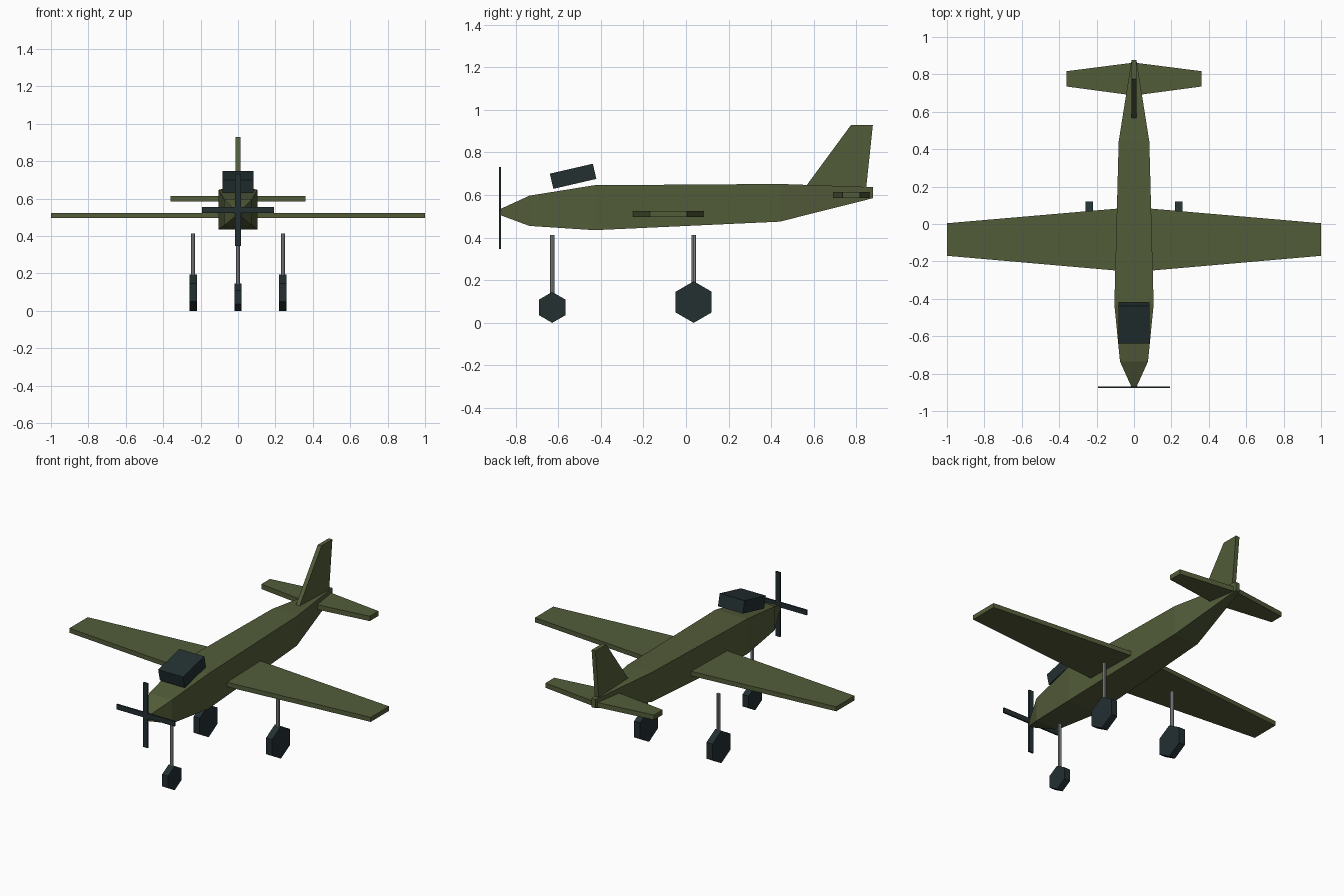
import bpy, bmesh, math
from mathutils import Matrix, Vector

if "Cube" in bpy.data.objects:
    bpy.data.objects.remove(bpy.data.objects["Cube"], do_unlink=True)


def material(name, rgb):
    m = bpy.data.materials.new(name)
    m.use_nodes = True
    m.diffuse_color = (*rgb, 1)
    m.node_tree.nodes["Principled BSDF"].inputs["Base Color"].default_value = (*rgb, 1)
    return m


GREEN = material("olive green", (0.085, 0.107, 0.041))
DARK = material("dark slate", (0.017, 0.029, 0.031))
GREY = material("metal grey", (0.27, 0.28, 0.29))


def finish(name, bm, mat):
    bmesh.ops.recalc_face_normals(bm, faces=bm.faces)
    mesh = bpy.data.meshes.new(name)
    bm.to_mesh(mesh)
    bm.free()
    mesh.materials.append(mat)
    obj = bpy.data.objects.new(name, mesh)
    bpy.context.collection.objects.link(obj)
    return obj


def loft(name, rings, mat):
    """Skin a row of matching rings and cap both ends."""
    bm = bmesh.new()
    loops = [[bm.verts.new(p) for p in ring] for ring in rings]
    n = len(loops[0])
    for a, b in zip(loops, loops[1:]):
        for i in range(n):
            j = (i + 1) % n
            bm.faces.new((a[i], a[j], b[j], b[i]))
    bm.faces.new(loops[0])
    bm.faces.new(loops[-1])
    return finish(name, bm, mat)


def box(name, centre, size, mat, tilt=0):
    bm = bmesh.new()
    bmesh.ops.create_cube(bm, size=1, matrix=Matrix.Diagonal((*size, 1)))
    obj = finish(name, bm, mat)
    obj.location = centre
    obj.rotation_euler.x = tilt
    return obj


def cylinder(name, centre, radius, depth, sides, mat, turn=Matrix()):
    bm = bmesh.new()
    bmesh.ops.create_cone(bm, cap_ends=True, segments=sides, radius1=radius,
                          radius2=radius, depth=depth, matrix=turn)
    obj = finish(name, bm, mat)
    obj.location = centre
    return obj


def tapered_wing(name, span, root, tip, low, high):
    """Flat wing through the centre line; root and tip are (front, back)."""
    def ring(x, y):
        return [(x, y[0], low), (x, y[1], low), (x, y[1], high), (x, y[0], high)]
    return loft(name, [ring(-span, tip), ring(0, root), ring(span, tip)], GREEN)


# Fuselage: y, half width, bottom, top
sections = [(-0.87, 0.014, 0.505, 0.535), (-0.735, 0.075, 0.455, 0.597),
            (-0.43, 0.105, 0.435, 0.646), (0.44, 0.082, 0.475, 0.652),
            (0.877, 0.013, 0.585, 0.637)]
loft("fuselage", [[(-w, y, lo), (w, y, lo), (w, y, hi), (-w, y, hi)]
                  for y, w, lo, hi in sections], GREEN)

# Flying surfaces
tapered_wing("main_wing", 1.0, (-0.257, 0.09), (-0.17, 0.004), 0.497, 0.524)
tapered_wing("tailplane", 0.36, (0.687, 0.863), (0.735, 0.817), 0.585, 0.614)
fin_outline = [(0.562, 0.64), (0.774, 0.928), (0.877, 0.928), (0.845, 0.625)]
loft("tail_fin", [[(x, y, z) for y, z in fin_outline] for x in (-0.0125, 0.0125)], GREEN)

# Canopy
box("canopy", (0, -0.53, 0.688), (0.165, 0.207, 0.073), DARK, math.radians(13))

# Propeller
box("propeller_blade_horizontal", (0, -0.873, 0.539), (0.386, 0.01, 0.03), DARK)
box("propeller_blade_vertical", (0, -0.873, 0.539), (0.03, 0.01, 0.386), DARK)

# Landing gear: six-sided wheels with a corner at the top
axle = Matrix.Rotation(math.pi / 2, 4, "Y")
for label, x, y, r in (("nose", 0, -0.628, 0.0725),
                       ("left", 0.24, 0.036, 0.0975),
                       ("right", -0.24, 0.036, 0.0975)):
    wheel = cylinder(label + "_wheel", (x, y, r), r, 0.04, 6, DARK, axle)
    # Turn the wheel if its highest corner is not at the top
    if max(v.co.z for v in wheel.data.vertices) < r * 0.99:
        wheel.data.transform(Matrix.Rotation(math.pi / 6, 4, "X"))
    top = 0.413
    cylinder(label + "_strut", (x, y, (r + top) / 2), 0.0105, top - r, 8, GREY)
